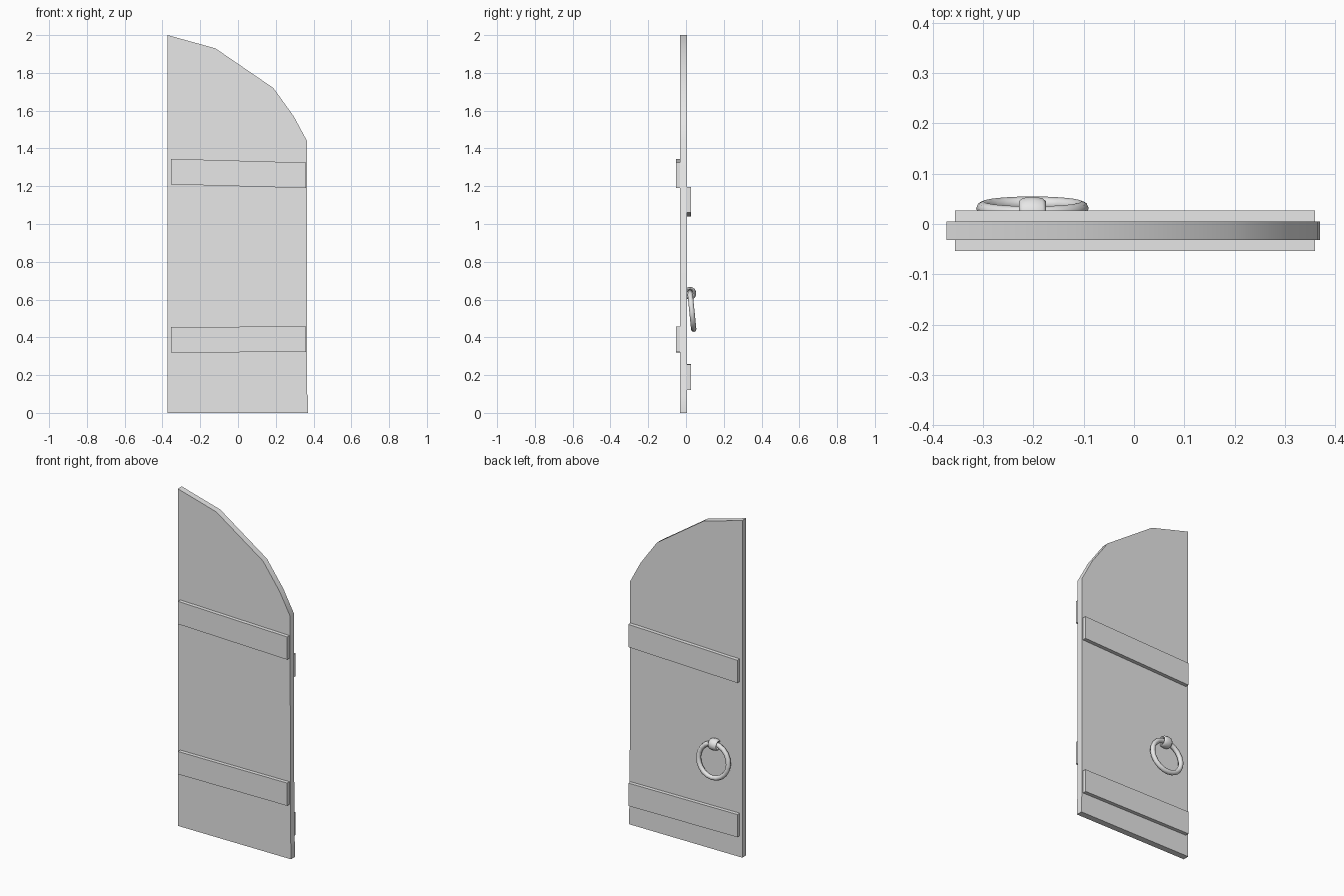
import bpy
import bmesh
import math

cube = bpy.data.objects.get("Cube")
if cube:
    bpy.data.objects.remove(cube, do_unlink=True)

grey = bpy.data.materials.new("plain grey")
grey.use_nodes = True
grey.diffuse_color = (0.8, 0.8, 0.8, 1)
grey.node_tree.nodes["Principled BSDF"].inputs["Base Color"].default_value = (0.8, 0.8, 0.8, 1)


def finish(obj, angle):
    """Give an object its material and smooth shading with sharp edges."""
    obj.data.materials.append(grey)
    bpy.ops.object.select_all(action="DESELECT")
    obj.select_set(True)
    bpy.context.view_layer.objects.active = obj
    bpy.ops.object.shade_smooth_by_angle(angle=math.radians(angle))


def slab(name, outline, y_front, y_back):
    """Extrude an x-z outline from front to back."""
    bm = bmesh.new()
    face = bm.faces.new([bm.verts.new((x, y_front, z)) for x, z in outline])
    extruded = bmesh.ops.extrude_face_region(bm, geom=[face])["geom"]
    verts = [v for v in extruded if isinstance(v, bmesh.types.BMVert)]
    bmesh.ops.translate(bm, verts=verts, vec=(0, y_back - y_front, 0))
    bmesh.ops.recalc_face_normals(bm, faces=bm.faces)
    mesh = bpy.data.meshes.new(name)
    bm.to_mesh(mesh)
    bm.free()
    obj = bpy.data.objects.new(name, mesh)
    bpy.context.collection.objects.link(obj)
    finish(obj, 30)


def brace(name, z_right, z_left, y_front, y_back):
    """Slightly tilted cross board, given by its lower corner heights."""
    height = 0.135
    slab(name, [(-0.356, z_right), (0.36, z_left),
                (0.36, z_left + height), (-0.356, z_right + height)], y_front, y_back)


def torus(name, location, rotation, major, minor, sides, scale=(1, 1, 1)):
    bpy.ops.mesh.primitive_torus_add(
        location=location, rotation=rotation, major_radius=major, minor_radius=minor,
        major_segments=sides, minor_segments=8)
    obj = bpy.context.object
    obj.name = name
    obj.scale = scale
    finish(obj, 60)


# Door panel with a half-arch top
slab("door_panel", [(-0.373, 0), (0.37, 0), (0.37, 0.09), (0.366, 0.1), (0.365, 1.44),
                    (0.295, 1.57), (0.187, 1.72), (-0.12, 1.93), (-0.373, 2.0)], -0.032, 0.005)

# Cross boards on both faces
brace("front_upper_brace", 1.21, 1.19, -0.054, -0.032)
brace("front_lower_brace", 0.319, 0.323, -0.054, -0.032)
brace("back_upper_brace", 1.04, 1.062, 0.005, 0.027)
brace("back_lower_brace", 0.125, 0.12, 0.005, 0.027)

# Ring handle hanging from a broad staple
torus("handle_ring", (-0.202, 0.031, 0.54), (math.pi / 2 + 0.1, 0, 0), 0.098, 0.014, 20)
torus("handle_staple", (-0.202, 0.021, 0.633), (0, math.pi / 2, 0), 0.025, 0.009, 14, (1, 1, 3))
